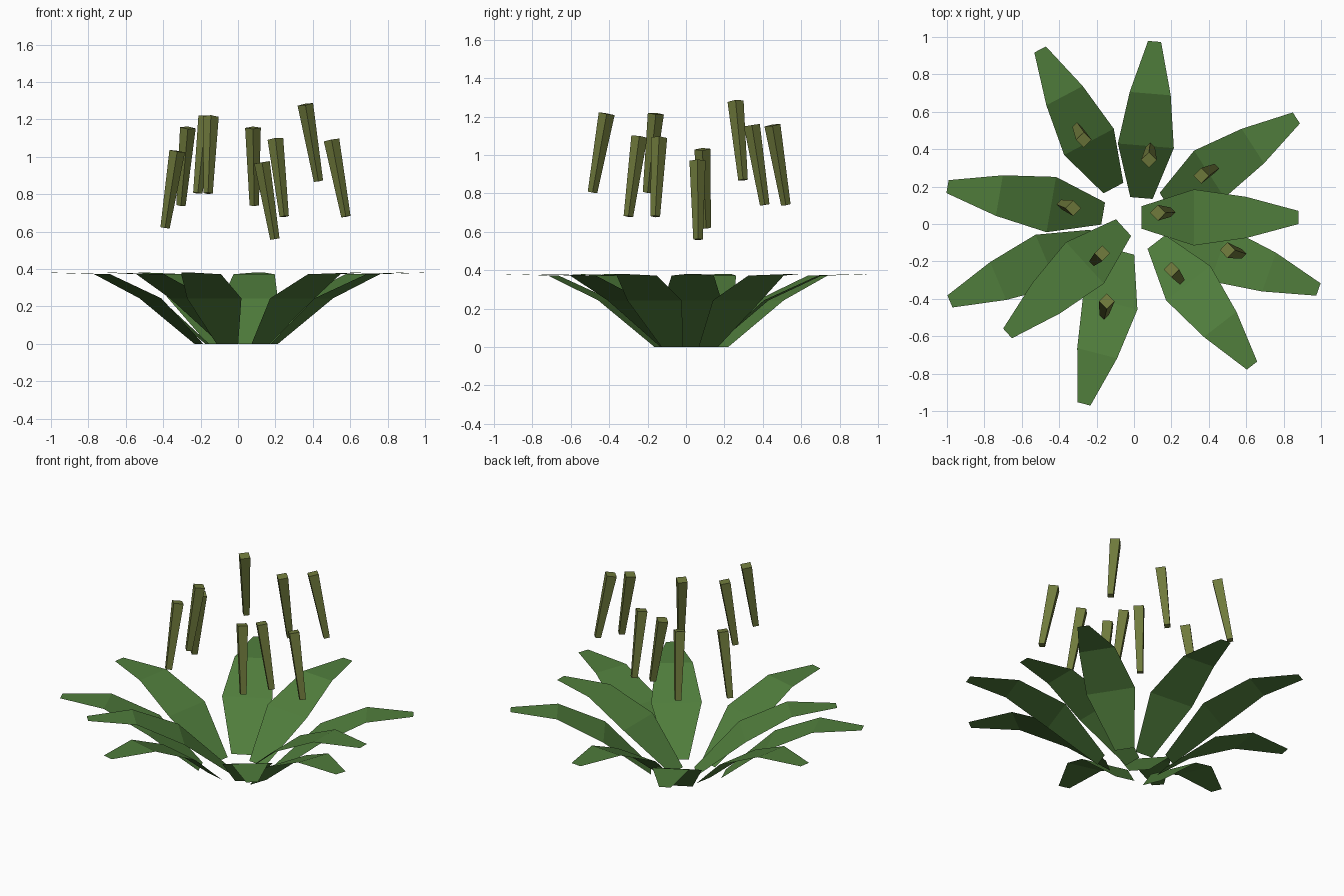
import bpy, bmesh
from mathutils import Vector

if "Cube" in bpy.data.objects:
    bpy.data.objects.remove(bpy.data.objects["Cube"])


def material(name, color):
    m = bpy.data.materials.new(name)
    m.diffuse_color = (*color, 1.0)
    m.use_nodes = True
    m.node_tree.nodes["Principled BSDF"].inputs["Base Color"].default_value = m.diffuse_color
    return m


LEAF = material("leaf green", (0.08, 0.205, 0.045))
OLIVE = material("olive stalk", (0.16, 0.195, 0.045))


def add_object(name, bm, mat):
    mesh = bpy.data.meshes.new(name)
    bm.to_mesh(mesh)
    bm.free()
    mesh.materials.append(mat)
    obj = bpy.data.objects.new(name, mesh)
    bpy.context.collection.objects.link(obj)
    return obj


# Leaf profile: (distance along the leaf 0..1, half width, height)
PROFILE = [(0, 0.06, 0), (1 / 3, 0.15, 0.243), (2 / 3, 0.11, 0.372), (1, 0.035, 0.38)]


def leaf(name, base, tip):
    base, tip = Vector(base), Vector(tip)
    d = (tip - base).normalized()
    side = Vector((-d.y, d.x))
    bm = bmesh.new()
    rows = []
    for t, w, z in PROFILE:
        c = base.lerp(tip, t)
        rows.append([bm.verts.new((*(c + side * s * w), z)) for s in (-1, 1)])
    for a, b in zip(rows, rows[1:]):
        bm.faces.new((a[0], b[0], b[1], a[1]))
    add_object(name, bm, LEAF)


def stalk(name, low, high, r_low=0.025, r_high=0.042):
    # four-sided taper with a corner facing each axis, tilted along its length
    low, high = Vector(low), Vector(high)
    turn = Vector((0, 0, 1)).rotation_difference(high - low)
    corners = [Vector(v) for v in ((1, 0, 0), (0, 1, 0), (-1, 0, 0), (0, -1, 0))]
    bm = bmesh.new()
    a = [bm.verts.new(low + turn @ (v * r_low)) for v in corners]
    b = [bm.verts.new(high + turn @ (v * r_high)) for v in corners]
    for i in range(4):
        j = (i + 1) % 4
        bm.faces.new((a[i], a[j], b[j], b[i]))
    bm.faces.new(b)
    bm.faces.new(a[::-1])
    add_object(name, bm, OLIVE)


# Rosette of leaves: base centre, tip centre (seen from the top)
LEAVES = [
    ((0.04, 0.035), (0.88, 0.035)),
    ((0.17, 0.116), (0.868, 0.567)),
    ((0.04, 0.139), (0.11, 0.976)),
    ((-0.11, 0.192), (-0.502, 0.933)),
    ((-0.165, 0.056), (-0.997, 0.20)),
    ((-0.21, -0.086), (-0.984, -0.414)),
    ((-0.056, -0.019), (-0.676, -0.585)),
    ((-0.057, -0.149), (-0.267, -0.962)),
    ((0.12, -0.096), (0.631, -0.757)),
    ((0.194, -0.071), (0.986, -0.35)),
]
for i, (base, tip) in enumerate(LEAVES):
    leaf(f"leaf_{i + 1}", base, tip)

# Floating stalks: bottom centre, top centre
STALKS = [
    ((-0.39, 0.105, 0.62), (-0.325, 0.085, 1.03)),
    ((-0.305, 0.52, 0.74), (-0.268, 0.45, 1.155)),
    ((-0.215, -0.20, 0.805), (-0.17, -0.157, 1.215)),
    ((-0.16, -0.487, 0.805), (-0.145, -0.413, 1.215)),
    ((0.087, 0.41, 0.74), (0.08, 0.343, 1.155)),
    ((0.197, 0.063, 0.56), (0.128, 0.06, 0.97)),
    ((0.247, -0.30, 0.68), (0.20, -0.243, 1.095)),
    ((0.43, 0.297, 0.87), (0.36, 0.258, 1.28)),
    ((0.577, -0.16, 0.68), (0.50, -0.14, 1.09)),
]
for i, (low, high) in enumerate(STALKS):
    stalk(f"stalk_{i + 1}", low, high)
